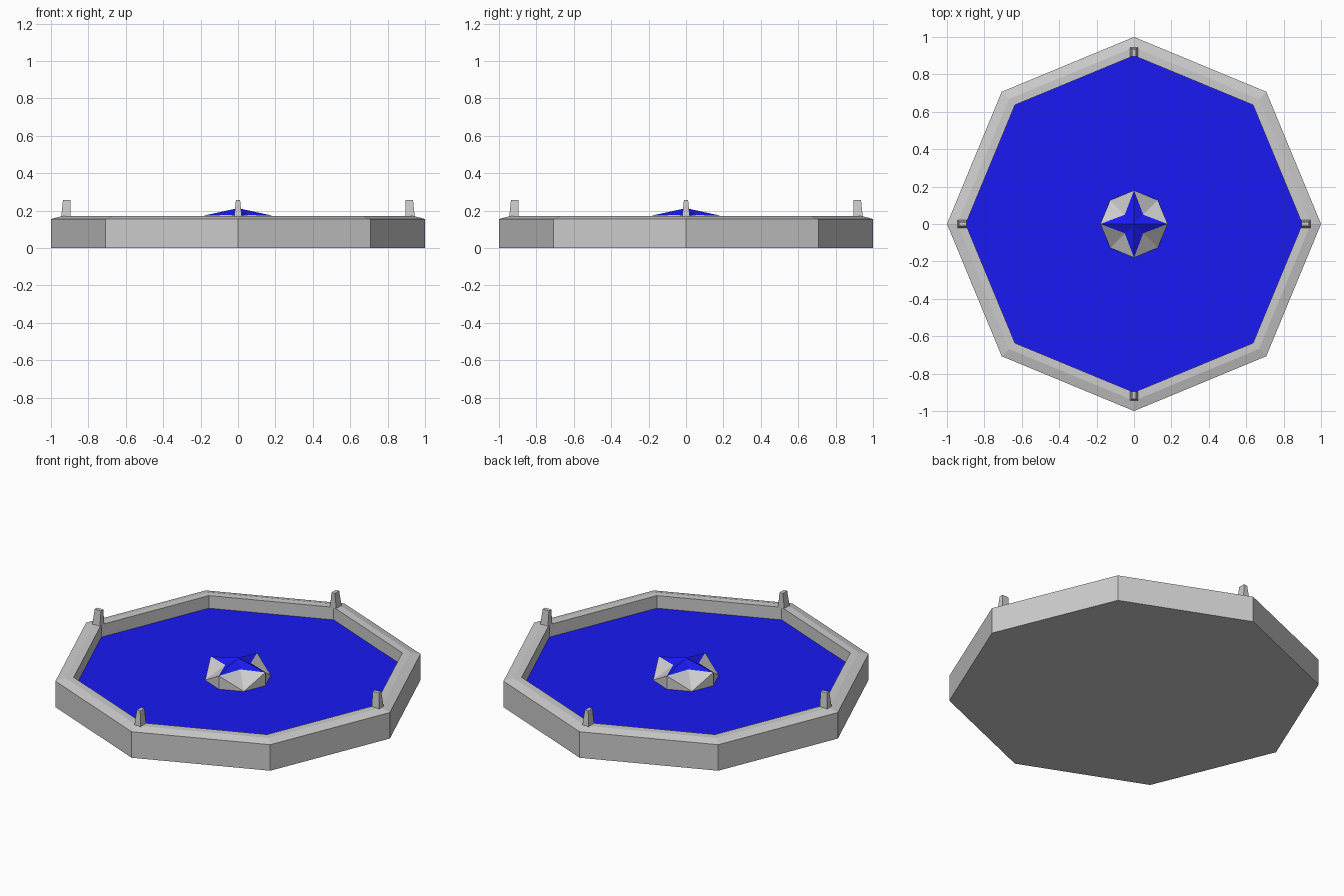
import bpy
from math import cos, sin, pi

if "Cube" in bpy.data.objects:
    bpy.data.objects.remove(bpy.data.objects["Cube"])

WATER_Z = 0.095

blue = bpy.data.materials.new("water_blue")
blue.diffuse_color = (0.01, 0.01, 0.9, 1)
blue.use_nodes = True
blue.node_tree.nodes["Principled BSDF"].inputs["Base Color"].default_value = blue.diffuse_color


def make(name, verts, faces, mat=None):
    mesh = bpy.data.meshes.new(name)
    mesh.from_pydata(verts, [], faces)
    if mat:
        mesh.materials.append(mat)
    ob = bpy.data.objects.new(name, mesh)
    bpy.context.collection.objects.link(ob)
    return ob


def ring(r, z, n=8, offset=0.0):
    return [(r * cos(2 * pi * i / n + offset), r * sin(2 * pi * i / n + offset), z)
            for i in range(n)]


# Octagonal basin: outer wall, sloped coping, flat rim, inner wall
profile = [(1, 0), (1, 0.155), (0.945, 0.17), (0.9, 0.17), (0.9, WATER_Z)]
verts = [v for r, z in profile for v in ring(r, z)]
faces = [tuple(reversed(range(8)))]
for k in range(len(profile) - 1):
    for i in range(8):
        j = (i + 1) % 8
        faces.append((k * 8 + i, k * 8 + j, k * 8 + 8 + j, k * 8 + 8 + i))
make("basin", verts, faces)

# Water surface
make("water", ring(0.9, WATER_Z), [tuple(range(8))], blue)

# Tapered spouts on the rim at the four main corners
for k in range(4):
    lower = [(0.895, -0.021), (0.945, -0.021), (0.945, 0.021), (0.895, 0.021)]
    upper = [(0.895, -0.011), (0.936, -0.011), (0.936, 0.011), (0.895, 0.011)]
    pts = [(x, y, 0.165) for x, y in lower] + [(x, y, 0.257) for x, y in upper]
    c, s = round(cos(k * pi / 2)), round(sin(k * pi / 2))
    pts = [(x * c - y * s, x * s + y * c, z) for x, y, z in pts]
    sides = [(i, (i + 1) % 4, (i + 1) % 4 + 4, i + 4) for i in range(4)]
    make(f"rim_spout_{k + 1}", pts, [(3, 2, 1, 0), (4, 5, 6, 7)] + sides)

# Centre fountain: raised tips on the axes, low points on the diagonals
base = ring(0.18, WATER_Z)                  # 0-7
tips = ring(0.18, 0.174, 4)                 # 8-11
notches = ring(0.07, 0.176, 4, pi / 4)      # 12-15
faces = []
for k in range(4):
    a, d, b = 2 * k, 2 * k + 1, (2 * k + 2) % 8
    ta, tb, n = 8 + k, 8 + (k + 1) % 4, 12 + k
    faces += [(a, d, ta), (d, b, tb), (ta, d, n), (d, tb, n)]
make("fountain_base", base + tips + notches, faces)

# Four-pointed star of water on the fountain
faces = []
for k in range(4):
    faces += [(k, 4 + k, 8), (4 + k, (k + 1) % 4, 8)]
make("fountain_water", tips + notches + [(0, 0, 0.213)], faces, blue)
